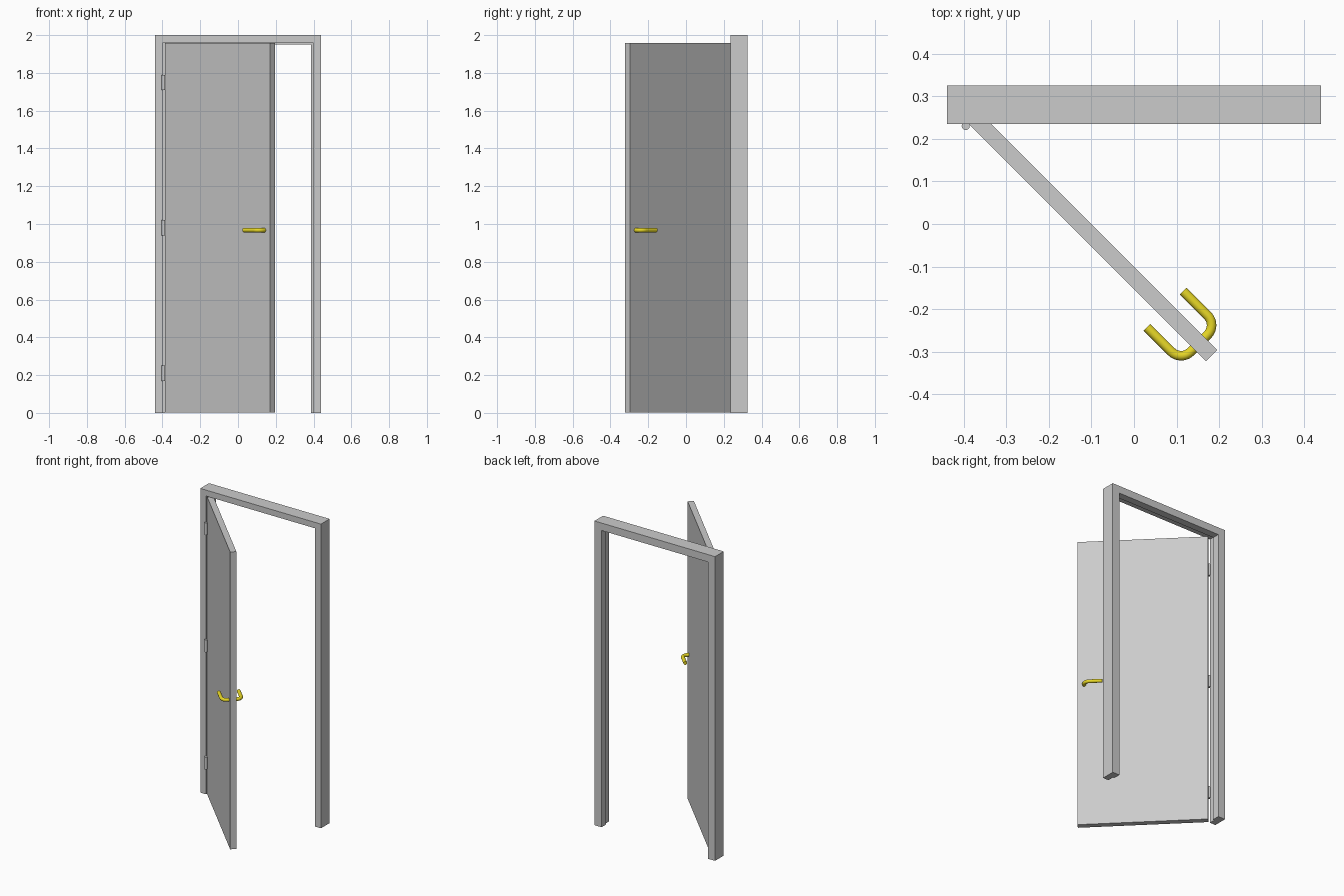
import bpy, bmesh, math
from mathutils import Vector, Matrix

if "Cube" in bpy.data.objects:
    bpy.data.objects.remove(bpy.data.objects["Cube"])

PIVOT = Vector((-0.395, 0.23, 0))
OPEN = Matrix.Translation(PIVOT) @ Matrix.Rotation(math.radians(-45), 4, 'Z')


def finish(name, bm, matrix=Matrix.Identity(4)):
    bmesh.ops.recalc_face_normals(bm, faces=bm.faces)
    me = bpy.data.meshes.new(name)
    bm.to_mesh(me)
    bm.free()
    ob = bpy.data.objects.new(name, me)
    bpy.context.collection.objects.link(ob)
    ob.matrix_world = matrix
    return ob


def loft(name, rings, matrix=Matrix.Identity(4)):
    """Skin closed rings of points and cap both ends."""
    bm = bmesh.new()
    vs = [[bm.verts.new(p) for p in ring] for ring in rings]
    n = len(vs[0])
    for a, b in zip(vs, vs[1:]):
        for i in range(n):
            j = (i + 1) % n
            bm.faces.new((a[i], a[j], b[j], b[i]))
    bm.faces.new(vs[0])
    bm.faces.new(vs[-1])
    return finish(name, bm, matrix)


def smooth(ob):
    bpy.ops.object.select_all(action='DESELECT')
    ob.select_set(True)
    bpy.context.view_layer.objects.active = ob
    bpy.ops.object.shade_smooth_by_angle(angle=math.radians(40))


# Rebated frame: profile (inset, y) swept up, across and down
profile = [(0, 0.235), (0.042, 0.235), (0.042, 0.277),
           (0.052, 0.277), (0.052, 0.325), (0, 0.325)]
W = 0.439
loft("door_frame", [
    [(-W + i, y, 0) for i, y in profile],
    [(-W + i, y, 2 - i + (0.003 if i else 0)) for i, y in profile],
    [(W - i, y, 2 - i + (0.003 if i else 0)) for i, y in profile],
    [(W - i, y, 0) for i, y in profile]])

# Door leaf, modelled closed relative to the hinge pin, then swung open
leaf = [(0.003, 0.008), (0.789, 0.008), (0.789, 0.0455), (0.003, 0.0455)]
loft("door_leaf", [[(x, y, z) for x, y in leaf] for z in (0.002, 1.957)], OPEN)

# Hinge barrels
for k, z in enumerate((0.21, 0.98, 1.75)):
    bm = bmesh.new()
    bmesh.ops.create_cone(bm, cap_ends=True, segments=24,
                          radius1=0.0095, radius2=0.0095, depth=0.08)
    smooth(finish(f"hinge_{k + 1}", bm, Matrix.Translation(PIVOT + Vector((0, 0, z)))))

# Lever handles: round bar bent through a right angle, one per side
brass = bpy.data.materials.new("yellow_metal")
brass.diffuse_color = (0.8, 0.68, 0.02, 1)
brass.use_nodes = True
brass.node_tree.nodes["Principled BSDF"].inputs["Base Color"].default_value = brass.diffuse_color
MID, POST, REACH, BEND, R, HZ = 0.0268, 0.748, 0.06, 0.032, 0.0112, 0.967
for name, s in (("handle_front", -1), ("handle_back", 1)):
    path = [(POST, 0, 0)]
    for k in range(13):
        t = math.pi / 2 * k / 12
        path.append((POST - BEND + BEND * math.cos(t),
                     REACH - BEND + BEND * math.sin(t), t))
    path.append((0.635, REACH, math.pi / 2))
    rings = []
    for x, y, t in path:
        ring = []
        for k in range(20):
            a = 2 * math.pi * k / 20
            o = R * math.cos(a)
            ring.append((x + o * math.cos(t), MID + s * (y + o * math.sin(t)),
                         HZ + R * math.sin(a)))
        rings.append(ring)
    handle = loft(name, rings, OPEN)
    handle.data.materials.append(brass)
    smooth(handle)
